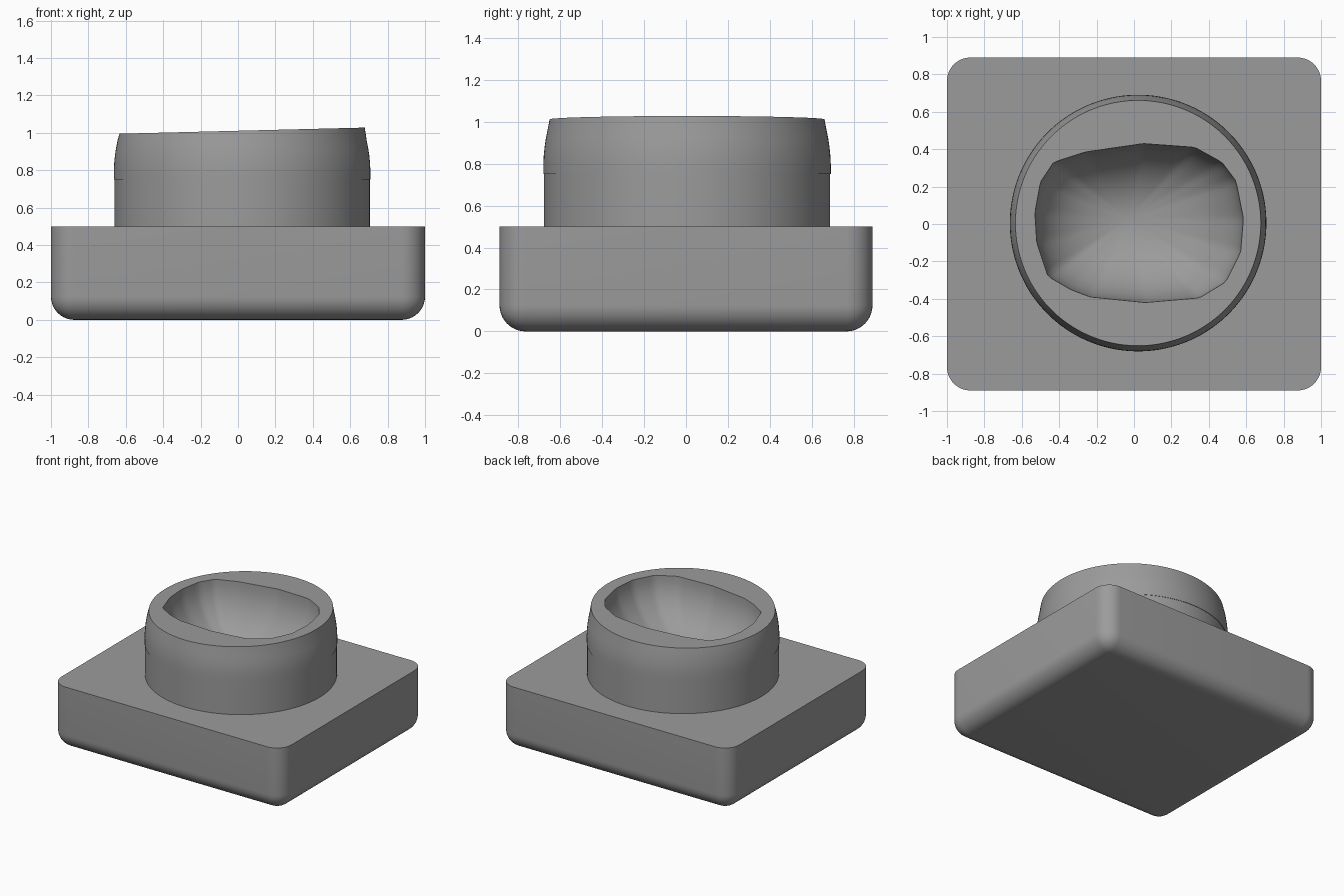
import bpy, bmesh, math

if "Cube" in bpy.data.objects:
    bpy.data.objects.remove(bpy.data.objects["Cube"])

grey = bpy.data.materials.new("plain grey")
grey.diffuse_color = (0.33, 0.33, 0.33, 1)
grey.use_nodes = True
grey.node_tree.nodes["Principled BSDF"].inputs["Base Color"].default_value = grey.diffuse_color


def make_object(name, bm, angle=35):
    bmesh.ops.recalc_face_normals(bm, faces=bm.faces)
    me = bpy.data.meshes.new(name)
    bm.to_mesh(me)
    bm.free()
    ob = bpy.data.objects.new(name, me)
    bpy.context.collection.objects.link(ob)
    me.materials.append(grey)
    bpy.ops.object.select_all(action='DESELECT')
    ob.select_set(True)
    bpy.context.view_layer.objects.active = ob
    bpy.ops.object.shade_smooth_by_angle(angle=math.radians(angle))
    return ob


# Base block: rounded sides and underside, crisp top edge
bm = bmesh.new()
bmesh.ops.create_cube(bm, size=1)
for v in bm.verts:
    v.co = (v.co.x * 2, v.co.y * 1.78, (v.co.z + 0.5) * 0.5)
soft = [e for e in bm.edges if min(v.co.z for v in e.verts) < 0.25]
bmesh.ops.bevel(bm, geom=soft, offset=0.125, segments=10, profile=0.5, affect='EDGES')
make_object("base_block", bm)

# Collar with a slanted top and an irregular hollow
N = 128
CX, CY = 0.022, 0.005
OUTLINE = [(.585, .03), (.545, .23), (.47, .33), (.325, .41), (.05, .43), (-.26, .385),
           (-.43, .33), (-.5, .225), (-.53, .06), (-.52, -.1), (-.46, -.28), (-.34, -.35),
           (-.235, -.39), (.06, -.42), (.35, -.395), (.49, -.31), (.57, -.15)]


def slant(x):
    return 1.011 + 0.025 * x


def outline_point(a):
    """Where a ray from the collar centre meets the hollow's outline."""
    dx, dy = math.cos(a), math.sin(a)
    for (x1, y1), (x2, y2) in zip(OUTLINE, OUTLINE[1:] + OUTLINE[:1]):
        x1, y1, x2, y2 = x1 - CX, y1 - CY, x2 - CX, y2 - CY
        ex, ey = x2 - x1, y2 - y1
        den = dx * ey - dy * ex
        if abs(den) < 1e-9:
            continue
        r = (x1 * ey - y1 * ex) / den
        s = (x1 * dy - y1 * dx) / den
        if r > 0 and -1e-6 <= s <= 1 + 1e-6:
            return CX + r * dx, CY + r * dy


angles = [2 * math.pi * (i + 0.5) / N for i in range(N)]
rings = []

# Outer wall: straight lower band, tiny step, then a curve in to the rim
for r, z in [(.683, .5), (.683, .75), (.686, .75), (.686, .80), (.684, .84),
             (.680, .88), (.674, .92), (.666, .96)]:
    rings.append([(CX + r * math.cos(a), CY + r * math.sin(a), z) for a in angles])
rim = [(CX + .656 * math.cos(a), CY + .656 * math.sin(a)) for a in angles]
rings.append([(x, y, slant(x)) for x, y in rim])

# Hollow: outline shrinks along a quarter arc towards its lowest point
DEPTH, LOW = 0.42, (-0.03, 0.03)
edge = [outline_point(a) for a in angles]
STEPS = 14
for k in range(STEPS):
    t = math.pi / 2 * k / STEPS
    s, d = math.cos(t), DEPTH * math.sin(t)
    rings.append([(LOW[0] + (x - LOW[0]) * s, LOW[1] + (y - LOW[1]) * s, slant(x * s) - d)
                  for x, y in edge])

bm = bmesh.new()
loops = [[bm.verts.new(p) for p in ring] for ring in rings]
for a, b in zip(loops, loops[1:]):
    for i in range(N):
        j = (i + 1) % N
        bm.faces.new((a[i], a[j], b[j], b[i]))
low = bm.verts.new((LOW[0], LOW[1], slant(0) - DEPTH))
for i in range(N):
    bm.faces.new((loops[-1][i], loops[-1][(i + 1) % N], low))
make_object("hollow_collar", bm)
